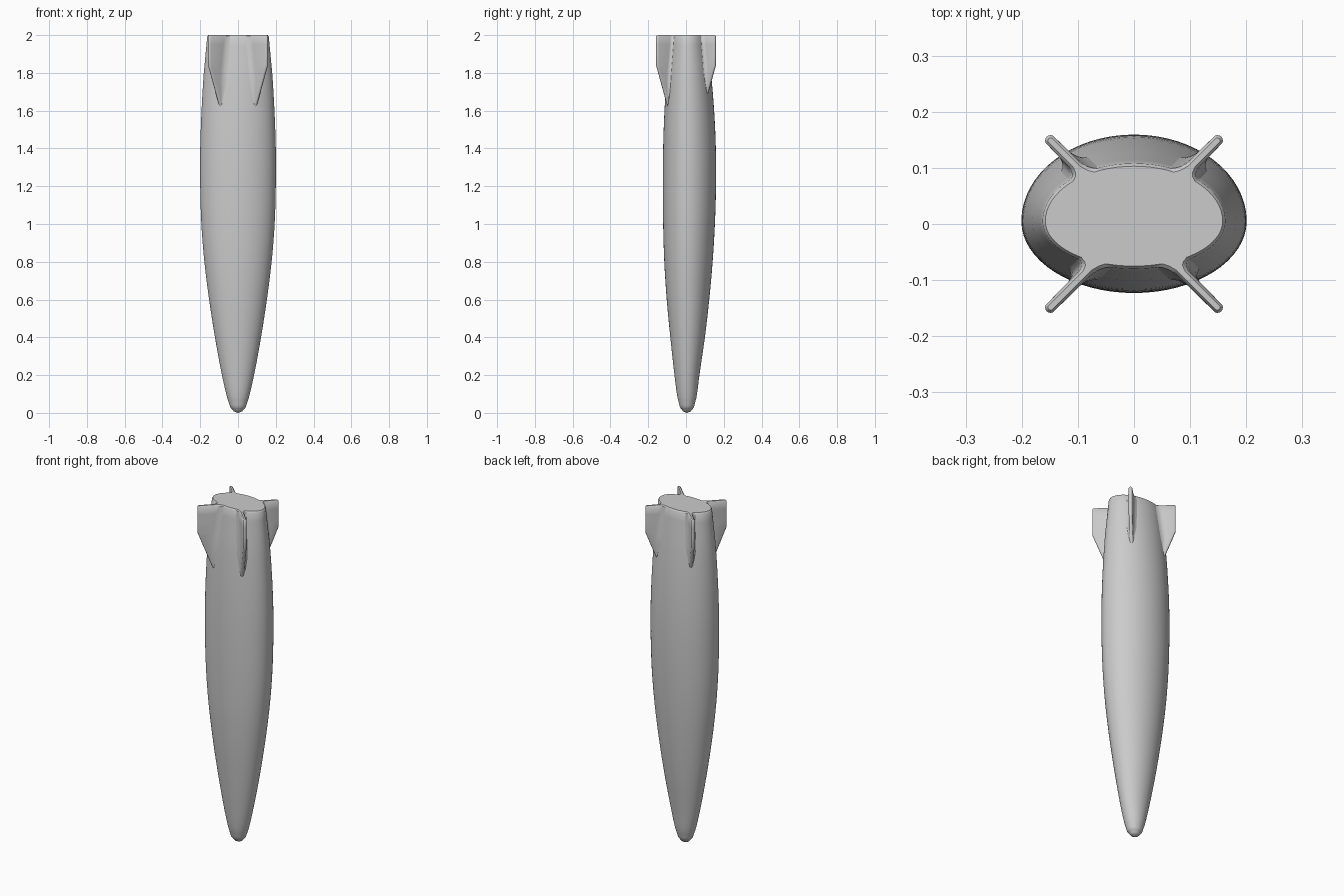
import bpy
import bmesh
import math
from mathutils import Vector

default_cube = bpy.data.objects.get("Cube")
if default_cube:
    bpy.data.objects.remove(default_cube, do_unlink=True)

grey = bpy.data.materials.new("plain grey")
grey.use_nodes = True
grey.diffuse_color = (0.6, 0.6, 0.6, 1)
grey.node_tree.nodes["Principled BSDF"].inputs["Base Color"].default_value = (0.6, 0.6, 0.6, 1)

CENTRE_Y = 0.005
HEIGHT = 2.0
HALF_THICK = 0.01

# Hull profile: height, half width, depth to the back, depth to the front
PROFILE = [
    (0, 0.001, 0.001, 0.001), (0.008, 0.022, 0.02, 0.02), (0.03, 0.041, 0.037, 0.037),
    (0.08, 0.057, 0.05, 0.05), (0.2, 0.085, 0.066, 0.066), (0.4, 0.122, 0.095, 0.088),
    (0.6, 0.153, 0.118, 0.107), (0.8, 0.178, 0.136, 0.12), (1.0, 0.194, 0.148, 0.126),
    (1.2, 0.2, 0.154, 0.128), (1.4, 0.2, 0.153, 0.126), (1.6, 0.193, 0.144, 0.119),
    (1.8, 0.181, 0.127, 0.106), (1.992, 0.163, 0.103, 0.085), (HEIGHT, 0.158, 0.098, 0.08),
]


def make_object(name, rings):
    """Loft closed rings of points, cap both ends and shade smoothly."""
    bm = bmesh.new()
    loops = [[bm.verts.new(p) for p in ring] for ring in rings]
    count = len(loops[0])
    for low, high in zip(loops, loops[1:]):
        for i in range(count):
            j = (i + 1) % count
            bm.faces.new((low[i], low[j], high[j], high[i]))
    bm.faces.new(loops[0][::-1])
    bm.faces.new(loops[-1])
    bmesh.ops.recalc_face_normals(bm, faces=bm.faces)
    mesh = bpy.data.meshes.new(name)
    bm.to_mesh(mesh)
    bm.free()
    mesh.materials.append(grey)
    obj = bpy.data.objects.new(name, mesh)
    bpy.context.collection.objects.link(obj)
    bpy.ops.object.select_all(action='DESELECT')
    obj.select_set(True)
    bpy.context.view_layer.objects.active = obj
    bpy.ops.object.shade_smooth_by_angle(angle=math.radians(40))
    return obj


def smooth_row(i, t):
    """Point on a smooth curve through the profile rows."""
    p, q = Vector(PROFILE[i]), Vector(PROFILE[i + 1])
    span = q[0] - p[0]

    def slope(k):
        a, b = Vector(PROFILE[max(k - 1, 0)]), Vector(PROFILE[min(k + 1, len(PROFILE) - 1)])
        return (b - a) * (span / (b[0] - a[0]))

    # Straight spans at the tight nose tip and the rounded tail rim
    if i < 3 or i > 11:
        return p.lerp(q, t)
    s = t * t * (3 - 2 * t)
    return p.lerp(q, s) + slope(i) * t * (1 - t) ** 2 - slope(i + 1) * t * t * (1 - t)


def hull_ring(row, sides=64):
    z, wide, back, front = row
    ring = []
    for k in range(sides):
        a = math.tau * k / sides
        depth = back if math.sin(a) > 0 else front
        ring.append((wide * math.cos(a), CENTRE_Y + depth * math.sin(a), z))
    return ring


def row_at(z):
    for low, high in zip(PROFILE, PROFILE[1:]):
        if z <= high[0]:
            return Vector(low).lerp(Vector(high), (z - low[0]) / (high[0] - low[0]))
    return Vector(PROFILE[-1])


def hull_distance(z, direction, across, offset):
    """Distance to the hull surface along a fin, shifted sideways by offset."""
    _, wide, back, front = row_at(z)
    near, far = 0.0, 0.4
    for _ in range(30):
        mid = (near + far) / 2
        p = direction * mid + across * offset
        y = p.y - CENTRE_Y
        if (p.x / wide) ** 2 + (y / (back if y > 0 else front)) ** 2 < 1:
            near = mid
        else:
            far = mid
    return near


# Hull
rows = [smooth_row(i, k / 4) for i in range(len(PROFILE) - 1) for k in range(4)]
make_object("hull", [hull_ring(r) for r in rows + [PROFILE[-1]]])

# Fin root fillet: half thickness, height above the hull
FILLET = [(0.034, -0.005), (0.026, 0), (0.019, 0.004), (0.014, 0.01), (HALF_THICK, 0.022)]


def fin_ring(z, sx, sy):
    direction = Vector((sx, sy, 0)).normalized()
    across = Vector((-direction.y, direction.x, 0))
    reach = 0.127 + 0.093 * min((z - 1.6) / 0.24, 1)
    inset = 0.005 if z == HEIGHT else 0
    reach -= inset
    thick = HALF_THICK - inset
    flare = max(0, min(1, (reach - hull_distance(z, direction, across, 0)) / 0.05))

    def root(side):
        pts = []
        for t, h in FILLET:
            t = HALF_THICK + (t - HALF_THICK) * flare
            r = hull_distance(z, direction, across, side * t) + h * flare
            pts.append((min(r, reach - thick), side * (t - inset)))
        return pts

    tip = []
    for k in range(1, 8):
        a = -math.pi / 2 + math.pi * k / 8
        tip.append((reach - thick + thick * math.cos(a), thick * math.sin(a)))
    outline = root(-1) + tip + root(1)[::-1]
    return [direction * r + across * t + Vector((0, 0, z)) for r, t in outline]


# Four tail fins on the diagonals
heights = [1.59 + 0.025 * k for k in range(10)] + [1.84, 1.9, 1.95, 1.994, HEIGHT]
for depth_name, sy in (("front", -1), ("back", 1)):
    for side_name, sx in (("left", 1), ("right", -1)):
        make_object(f"{depth_name}_{side_name}_fin", [fin_ring(z, sx, sy) for z in heights])
